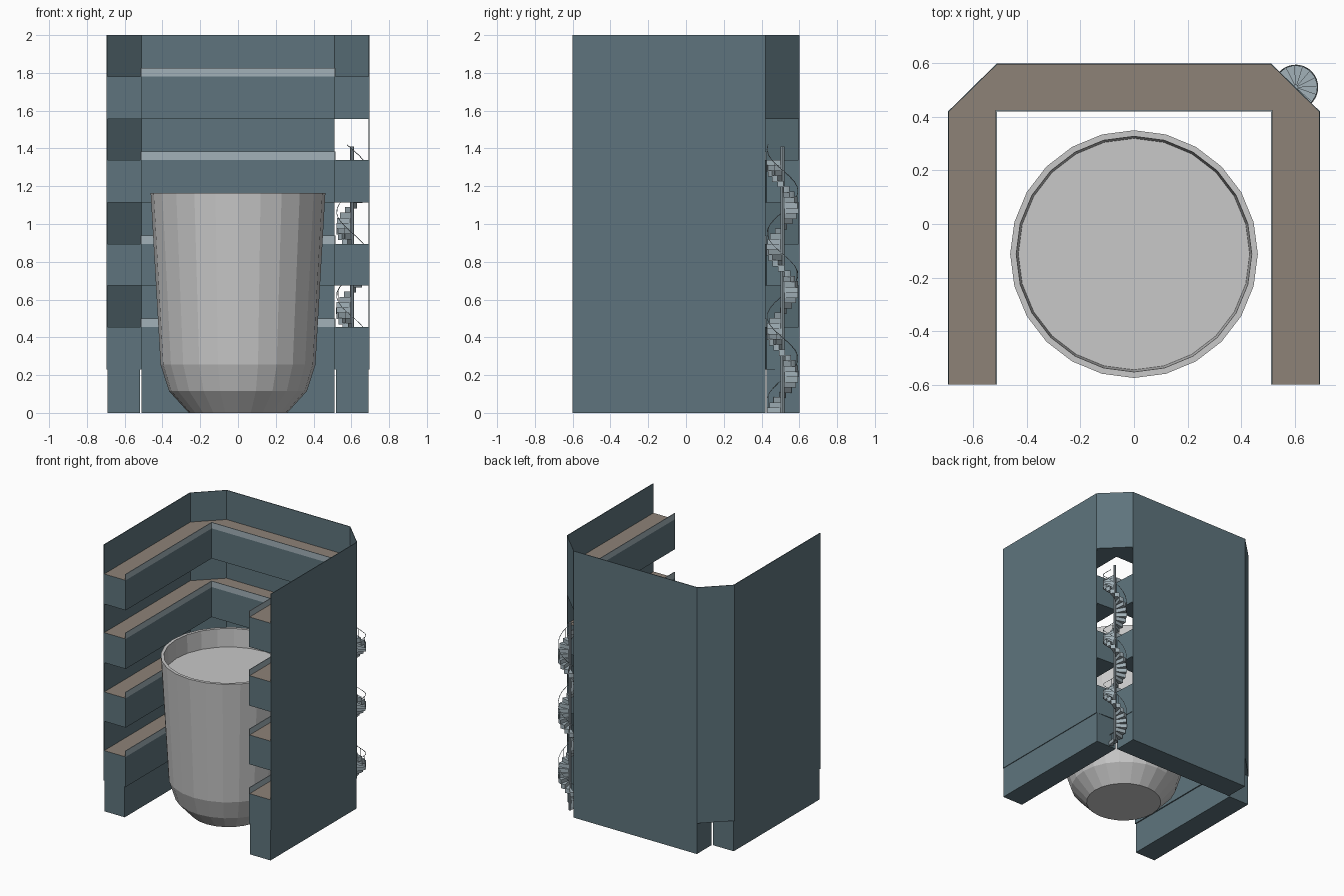
import bpy, bmesh, math

if "Cube" in bpy.data.objects:
    bpy.data.objects.remove(bpy.data.objects["Cube"])

def mat(name, c):
    m = bpy.data.materials.new(name)
    m.diffuse_color = (*c, 1)
    m.use_nodes = True
    m.node_tree.nodes["Principled BSDF"].inputs["Base Color"].default_value = m.diffuse_color
    return m

BLUE = mat("slate blue wall", (0.112, 0.175, 0.205))
BROWN = mat("brown floor", (0.27, 0.225, 0.185))
RAIL = mat("pale blue metal", (0.36, 0.44, 0.48))
GREY = mat("light grey vessel", (0.58, 0.58, 0.58))

def finish(name, bm, mats, rule=None):
    bmesh.ops.recalc_face_normals(bm, faces=bm.faces)
    bm.normal_update()
    if rule:
        for f in bm.faces:
            f.material_index = rule(f)
    me = bpy.data.meshes.new(name)
    bm.to_mesh(me)
    bm.free()
    for m in mats:
        me.materials.append(m)
    ob = bpy.data.objects.new(name, me)
    bpy.context.collection.objects.link(ob)
    return ob

def prism(bm, pts, z0, z1):
    """Extrude a flat outline from z0 to z1."""
    lo = [bm.verts.new((x, y, z0)) for x, y in pts]
    hi = [bm.verts.new((x, y, z1)) for x, y in pts]
    bm.faces.new(lo[::-1])
    bm.faces.new(hi)
    n = len(pts)
    for i in range(n):
        j = (i + 1) % n
        bm.faces.new((lo[i], lo[j], hi[j], hi[i]))

def rect(x0, x1, y0, y1):
    return [(x0, y0), (x1, y0), (x1, y1), (x0, y1)]

XI, XO, YI, YO, F, T = 0.512, 0.69, 0.42, 0.595, -0.6, 0.005
TOPS = [0.455, 0.895, 1.34, 1.78]
BOTS = [0.23, 0.675, 1.115, 1.555]

# Base blocks, open at the two back corners
bm = bmesh.new()
for s in (-1, 1):
    prism(bm, rect(*sorted((s * 0.52, s * XO)), F, YI), 0, 0.23)
prism(bm, rect(-0.51, 0.51, YI + 0.005, YO), 0, 0.23)
finish("base_blocks", bm, [BLUE])

# U-shaped floor slabs; the lower three leave the right corner open for the stair
for i, (b, t) in enumerate(zip(BOTS, TOPS)):
    corner = [(0.52, 0.43)] if i < 3 else []
    outline = ([(XO, F), (XO, YI)] + corner +
               [(XI, YO), (-XI, YO), (-XO, YI), (-XO, F), (-XI, F), (-XI, YI), (XI, YI), (XI, F)])
    bm = bmesh.new()
    prism(bm, outline, b, t)
    finish(f"floor_slab_{i+1}", bm, [BLUE, BROWN], lambda f: int(f.normal.z > 0.9))

# Outer walls with chamfered back corners
bm = bmesh.new()
for s in (-1, 1):
    prism(bm, rect(*sorted((s * XO, s * (XO + T))), F, YI), 0.23, 2)
    chamfer = [(s * XO, YI), (s * (XO + T), YI), (s * XI, YO + T), (s * XI, YO)]
    prism(bm, chamfer, 0.23 if s < 0 else 1.555, 2)
prism(bm, rect(-XI, XI, YO, YO + T), 0, 2)
finish("outer_walls", bm, [BLUE])

# Low rails along the inner floor edges
for i, t in enumerate(TOPS):
    bm = bmesh.new()
    for s in (-1, 1):
        prism(bm, rect(*sorted((s * XI, s * (XI + T))), F, YI), t, t + 0.045)
    prism(bm, rect(-XI - T, XI + T, YI, YI + T), t, t + 0.045)
    finish(f"edge_rail_{i+1}", bm, [RAIL])

# Faceted vessel with recessed surface
bm = bmesh.new()
profile = [(0.26, 0), (0.365, 0.115), (0.41, 0.255), (0.4625, 1.165), (0.44, 1.165), (0.432, 1.03)]
rings = []
for r, z in profile:
    rings.append([bm.verts.new((r * math.cos(math.tau * k / 24),
                                -0.1125 + r * math.sin(math.tau * k / 24), z)) for k in range(24)])
for a, b in zip(rings, rings[1:]):
    for k in range(24):
        j = (k + 1) % 24
        bm.faces.new((a[k], a[j], b[j], b[k]))
bm.faces.new(rings[0][::-1])
bm.faces.new(rings[-1])
finish("vessel", bm, [GREY])

# Spiral stair in the open corner: one clockwise turn per storey
CX, CY, R, N = 0.604, 0.511, 0.084, 48
RISE = 1.34 / N

def angle(z):
    return -math.pi / 2 - math.tau * (z - 0.43) / 0.443

def polar(a, r):
    return (CX + r * math.cos(a), CY + r * math.sin(a))

bm = bmesh.new()
for k in range(N):
    z = (k + 1) * RISE
    a, b = angle(z - RISE), angle(z)
    prism(bm, [polar(a, 0.008), polar(a, R), polar((a + b) / 2, R), polar(b, R), polar(b, 0.008)],
          max(0, z - RISE * 1.2), z)
finish("stair_steps", bm, [RAIL])

# Centre pole and rail posts
bm = bmesh.new()
prism(bm, [polar(math.tau * k / 8, 0.01) for k in range(8)], 0, 1.41)
for k in range(0, N, 4):
    z = (k + 0.5) * RISE
    x, y = polar(angle(z), R - 0.002)
    prism(bm, rect(x - 0.001, x + 0.001, y - 0.001, y + 0.001), z, z + 0.08)
finish("stair_pole_and_posts", bm, [RAIL])

# Handrail helix
cu = bpy.data.curves.new("stair_handrail", 'CURVE')
cu.dimensions = '3D'
cu.bevel_depth = 0.002
cu.bevel_resolution = 0
sp = cu.splines.new('POLY')
sp.points.add(N)
for k in range(N + 1):
    z = k * RISE
    sp.points[k].co = (*polar(angle(z), R - 0.002), z + 0.08, 1)
cu.materials.append(RAIL)
bpy.context.collection.objects.link(bpy.data.objects.new("stair_handrail", cu))
